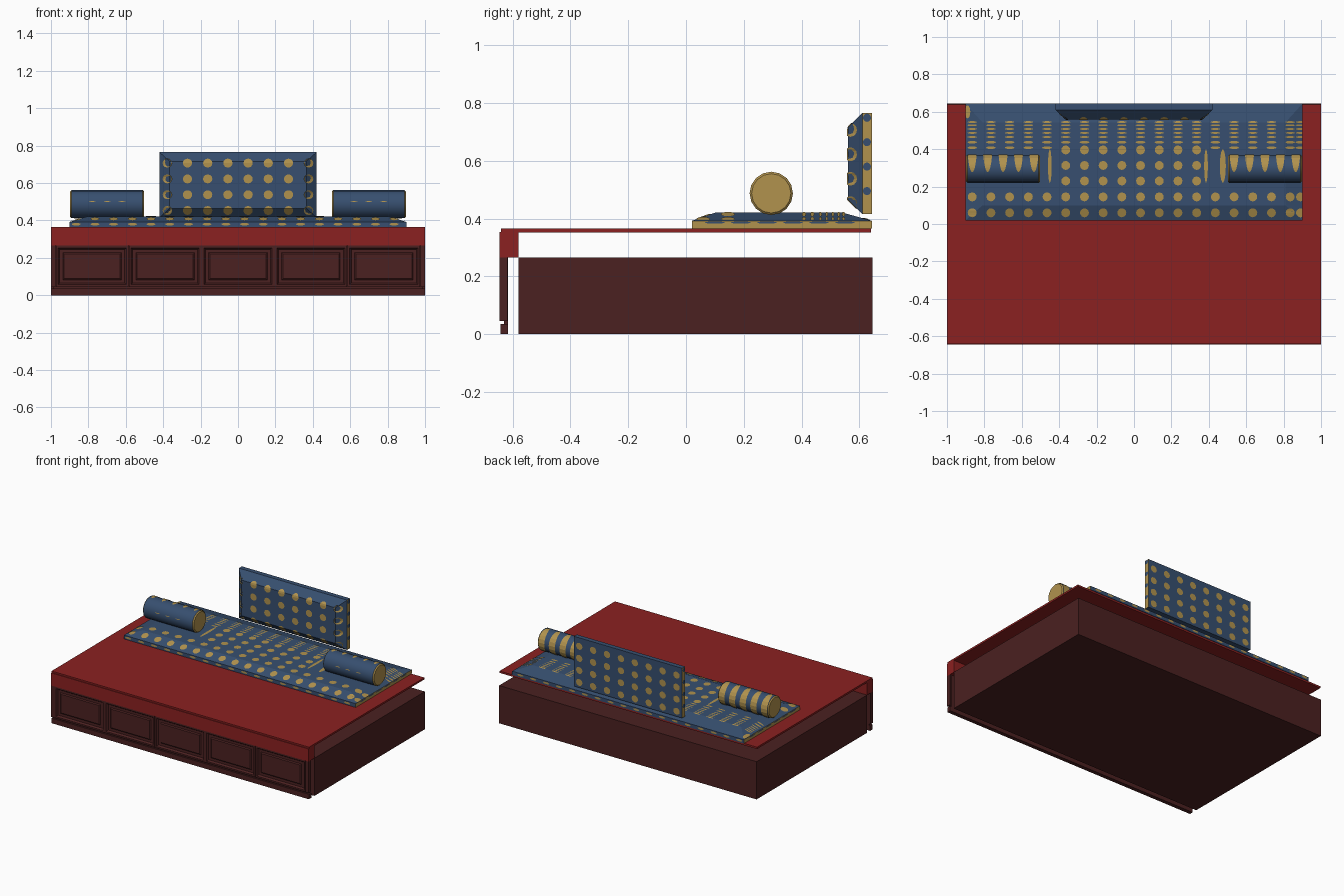
import bpy, bmesh, math
from mathutils import Vector, Matrix

old = bpy.data.objects.get("Cube")
if old:
    bpy.data.objects.remove(old, do_unlink=True)


def material(name, rgb):
    m = bpy.data.materials.new(name)
    m.use_nodes = True
    m.diffuse_color = (*rgb, 1)
    m.node_tree.nodes["Principled BSDF"].inputs["Base Color"].default_value = (*rgb, 1)
    return m


WOOD = material("dark maroon wood", (0.07, 0.015, 0.015))
RED = material("red cloth", (0.26, 0.015, 0.015))
BLUE = material("blue fabric", (0.038, 0.078, 0.16))
GOLD = material("gold fabric", (0.44, 0.29, 0.076))


def finish(name, bm, mats, smooth=False):
    mesh = bpy.data.meshes.new(name)
    bm.to_mesh(mesh)
    bm.free()
    for m in mats:
        mesh.materials.append(m)
    ob = bpy.data.objects.new(name, mesh)
    bpy.context.collection.objects.link(ob)
    if smooth:
        bpy.ops.object.select_all(action="DESELECT")
        ob.select_set(True)
        bpy.context.view_layer.objects.active = ob
        bpy.ops.object.shade_smooth_by_angle(angle=math.radians(35))
    return ob


def box_bm(lo, hi):
    bm = bmesh.new()
    bmesh.ops.create_cube(bm, size=1)
    lo, hi = Vector(lo), Vector(hi)
    bmesh.ops.scale(bm, vec=hi - lo, verts=bm.verts)
    bmesh.ops.translate(bm, vec=(lo + hi) / 2, verts=bm.verts)
    return bm


def box(name, lo, hi, mat):
    return finish(name, box_bm(lo, hi), [mat])


def gold_ends(bm, limit):
    """Faces turned sideways take the second material."""
    bm.normal_update()
    for f in bm.faces:
        f.material_index = int(abs(f.normal.x) > limit)


def pad(name, rings, place):
    """Loft rectangles (u0, u1, v0, v1, w) into a chamfered cushion."""
    bm = bmesh.new()
    loops = []
    for u0, u1, v0, v1, w in rings:
        corners = ((u0, v0), (u1, v0), (u1, v1), (u0, v1))
        loops.append([bm.verts.new(place(u, v, w)) for u, v in corners])
    for a, b in zip(loops, loops[1:]):
        for i in range(4):
            j = (i + 1) % 4
            bm.faces.new((a[i], a[j], b[j], b[i]))
    bm.faces.new(loops[0])
    bm.faces.new(loops[-1])
    bmesh.ops.recalc_face_normals(bm, faces=bm.faces)
    gold_ends(bm, 0.9)
    return finish(name, bm, [BLUE, GOLD])


def spots(name, place, centre, items, mat, steps=6):
    """Thin oval patches (u, v, half width, half height) laid on a surface."""
    bm = bmesh.new()
    for u, v, ru, rv in items:
        prev = None
        for i in range(steps + 1):
            a = math.pi * (i + 0.15) / (steps + 0.3)
            w, t = ru * math.sin(a), v - rv * math.cos(a)
            row = [bm.verts.new(place(u + s * w, t)) for s in (-1, 1)]
            if prev:
                f = bm.faces.new((prev[0], prev[1], row[1], row[0]))
                f.normal_update()
                if f.normal.dot(f.calc_center_median() - Vector(centre)) < 0:
                    f.normal_flip()
            prev = row
    return finish(name, bm, [mat])


# Base and front drawer panels
box("base_box", (-1, -0.58, 0), (1, 0.645, 0.265), WOOD)
box("front_bottom_rail", (-1, -0.642, 0), (1, -0.615, 0.035), WOOD)
box("front_back_board", (-0.99, -0.63, 0.03), (0.99, -0.616, 0.265), WOOD)
for i in range(5):
    x = (i - 2) * 0.39
    bm = box_bm((x - 0.194, -0.645, 0.045), (x + 0.194, -0.618, 0.265))
    bm.normal_update()
    front = [f for f in bm.faces if f.normal.y < -0.9]
    for thickness, depth in ((0.016, 0), (0.012, -0.012), (0.025, 0), (0.01, 0.006)):
        bmesh.ops.inset_individual(bm, faces=front, thickness=thickness, depth=depth)
    finish("drawer_panel", bm, [WOOD])
for s in (-1, 1):
    box("end_stile", (s * 0.9875 - 0.0125, -0.645, 0.045),
        (s * 0.9875 + 0.0125, -0.618, 0.265), WOOD)

# Red cover and its front drop
box("top_cover", (-1, -0.64, 0.352), (1, 0.64, 0.365), RED)
box("cover_front_drop", (-1, -0.645, 0.265), (1, -0.58, 0.354), RED)

# Seat mat
MX, MY0, MY1 = 0.9, 0.02, 0.643
MC = (0, 0.33, 0.39)
pad("seat_mat", [(-MX, MX, MY0, MY1, 0.365), (-MX, MX, MY0, MY1, 0.392),
                 (-MX + 0.09, MX - 0.09, MY0 + 0.08, MY1 - 0.1, 0.42)],
    lambda u, v, w: (u, v, w))


def on_mat(u, v):
    u = max(-MX, min(MX, u))
    slope = max(0, 1 - (MX - abs(u)) / 0.09, 1 - (v - MY0) / 0.08, 1 - (MY1 - v) / 0.1)
    return (u, v, 0.423 - 0.028 * slope)


columns = [-0.865 + 0.1 * i for i in range(18)] + [0.89]
marks = []
for x in columns:
    inner = -0.4 < x < 0.38
    marks += [(x, y, 0.024, 0.024) for y in (0.06, 0.145)]
    if inner:
        marks += [(x, 0.23 + 0.083 * i, 0.024, 0.024) for i in range(3)]
    marks += [(x, y, 0.026, 0.005) for y in (0.465, 0.487, 0.508, 0.528, 0.545)]
    marks += [(x, y, 0.026, 0.007) for y in ((0.408, 0.437) if not inner else (0.437,))]
marks += [(x, 0.31, 0.01, 0.09) for x in (-0.45, 0.385)] + [(0.475, 0.31, 0.016, 0.09)]
marks += [(-0.89, 0.6, 0.015, 0.035)]
spots("mat_spots", on_mat, MC, marks, GOLD)
for name, y in (("mat_front_dashes", MY0 - 0.002), ("mat_back_dashes", MY1 + 0.002)):
    spots(name, lambda u, v: (u, y, v), MC,
          [(x, 0.38, 0.024, 0.007) for x in columns[:-1]], GOLD)
for s in (-1, 1):
    spots("mat_side_streaks", lambda u, v: (s * (MX + 0.002), u, v), MC,
          [(0.1 + 0.09 * i, 0.386, 0.035, 0.004) for i in range(6)], BLUE)

# Back cushion
CX, CZ0, CZ1, CB = 0.42, 0.415, 0.765, 0.643
CC = (0, 0.62, 0.59)
pad("back_cushion", [(-CX, CX, CZ0, CZ1, CB), (-CX, CX, CZ0, CZ1, 0.61),
                     (-CX + 0.055, CX - 0.055, CZ0 + 0.05, CZ1 - 0.05, 0.56)],
    lambda u, v, w: (u, w, v))


def on_cushion(u, v):
    slope = max(0, 1 - (CX - abs(u)) / 0.055, 1 - (v - CZ0) / 0.05, 1 - (CZ1 - v) / 0.05)
    return (u, 0.557 + 0.05 * slope, v)


grid = [(-0.378 + 0.108 * i, 0.453 + 0.0845 * j, 0.025, 0.024)
        for i in range(8) for j in range(4)]
spots("cushion_front_spots", on_cushion, CC, grid, GOLD)
spots("cushion_back_spots", lambda u, v: (u, CB + 0.002, v), CC, grid, GOLD)
for s in (-1, 1):
    spots("cushion_side_streaks", lambda u, v: (s * (CX + 0.002), u, v), CC,
          [(0.626, 0.495 + 0.0845 * i, 0.014, 0.014) for i in range(4)], BLUE)

# Bolsters, striped at the back
R, LENGTH = 0.075, 0.395
for side, x in (("right", -0.7), ("left", 0.7)):
    c = Vector((x, 0.295, 0.487))
    bm = bmesh.new()
    bmesh.ops.create_cone(bm, cap_ends=True, segments=16, radius1=R, radius2=R, depth=LENGTH)
    bmesh.ops.transform(bm, matrix=Matrix.Translation(c) @ Matrix.Rotation(math.pi / 2, 4, "Y"),
                        verts=bm.verts)
    rims = {e for f in bm.faces if len(f.verts) > 4 for e in f.edges}
    bmesh.ops.bevel(bm, geom=list(rims), offset=0.007, segments=1, affect="EDGES")
    gold_ends(bm, 0.5)
    finish(side + "_bolster", bm, [BLUE, GOLD], True)

    def on_bolster(u, v):
        a = math.radians(v)
        return c + Vector((u, (R + 0.002) * math.sin(a), (R + 0.002) * math.cos(a)))

    stripes = [(-0.165 + 0.0825 * i, 85, 0.024, 98) for i in range(5)]
    stripes += [(-0.08 + 0.08 * i, -80, 0.018, 2) for i in range(3)]
    spots(side + "_bolster_stripes", on_bolster, c, stripes, GOLD, 16)
